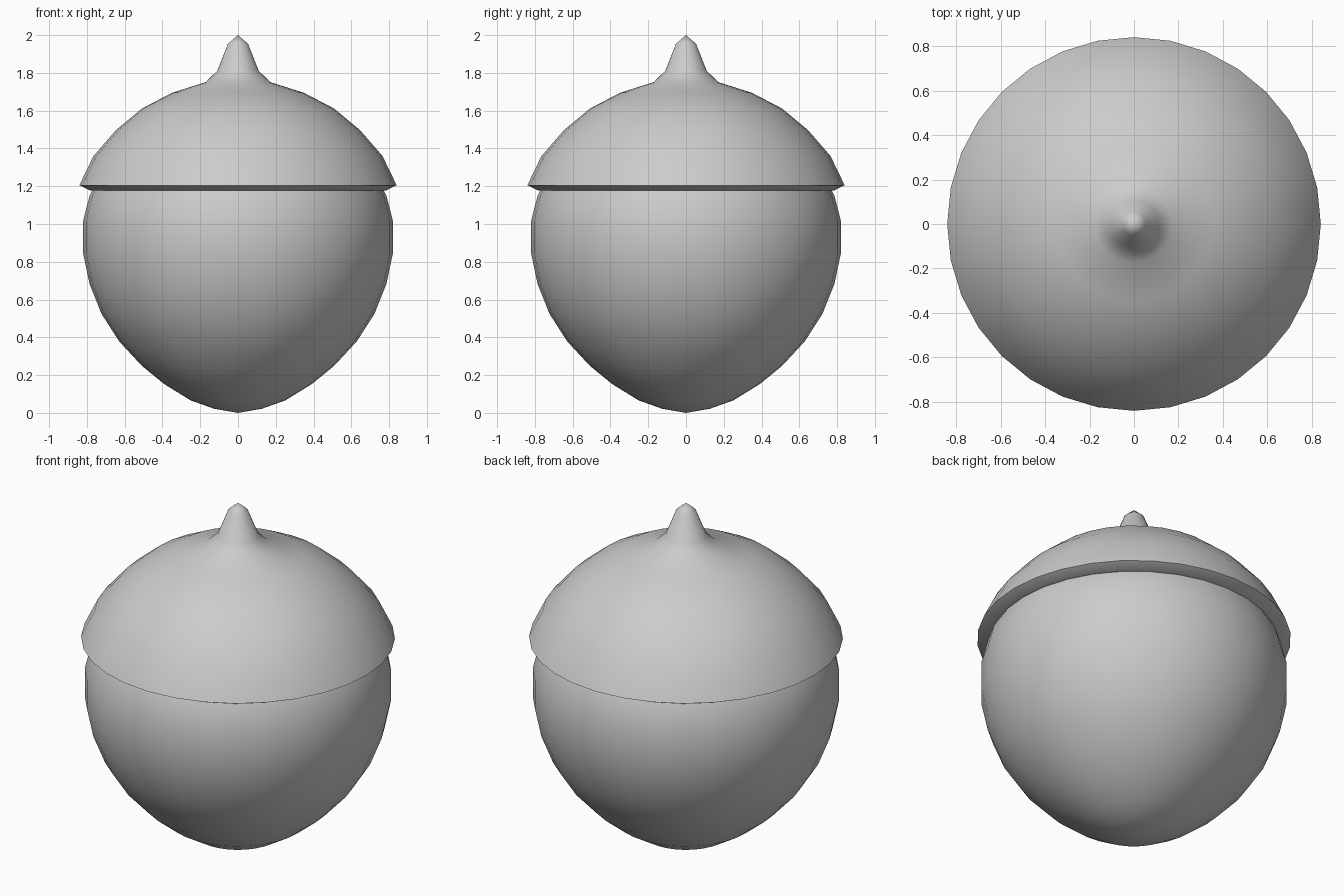
import bpy, bmesh, math

if "Cube" in bpy.data.objects:
    bpy.data.objects.remove(bpy.data.objects["Cube"])

SEGMENTS = 32

grey = bpy.data.materials.new("plain_grey")
grey.diffuse_color = (0.6, 0.6, 0.6, 1)
grey.use_nodes = True
grey.node_tree.nodes["Principled BSDF"].inputs["Base Color"].default_value = grey.diffuse_color


def lathe(name, profile, sharp_angle):
    """Spin an (r, z) profile around the z axis into a smooth shell."""
    bm = bmesh.new()
    verts = [bm.verts.new((r, 0, z)) for r, z in profile]
    edges = [bm.edges.new(pair) for pair in zip(verts, verts[1:])]
    bmesh.ops.spin(bm, geom=verts + edges, cent=(0, 0, 0), axis=(0, 0, 1),
                   angle=math.tau, steps=SEGMENTS, use_duplicate=False)
    bmesh.ops.remove_doubles(bm, verts=bm.verts, dist=0.0005)
    bmesh.ops.recalc_face_normals(bm, faces=bm.faces)
    mesh = bpy.data.meshes.new(name)
    bm.to_mesh(mesh)
    bm.free()
    mesh.materials.append(grey)
    obj = bpy.data.objects.new(name, mesh)
    bpy.context.collection.objects.link(obj)
    bpy.ops.object.select_all(action='DESELECT')
    obj.select_set(True)
    bpy.context.view_layer.objects.active = obj
    bpy.ops.object.shade_smooth_by_angle(angle=math.radians(sharp_angle))


# Rounded nut body, tapering to the base and running up under the cap
lathe("nut", [(0, 0), (0.127, 0.022), (0.25, 0.066), (0.39, 0.152),
              (0.51, 0.25), (0.63, 0.38), (0.723, 0.525), (0.786, 0.683),
              (0.82, 0.845), (0.82, 1.015), (0.786, 1.15), (0.765, 1.19)], 40)

# Domed cap: rim underside, overhanging rim, dome, flared stem and tip
lathe("cap", [(0.765, 1.178), (0.785, 1.178), (0.84, 1.205), (0.765, 1.36),
              (0.645, 1.498), (0.508, 1.612), (0.348, 1.695), (0.174, 1.75),
              (0.11, 1.81), (0.053, 1.955), (0, 2)], 60)
